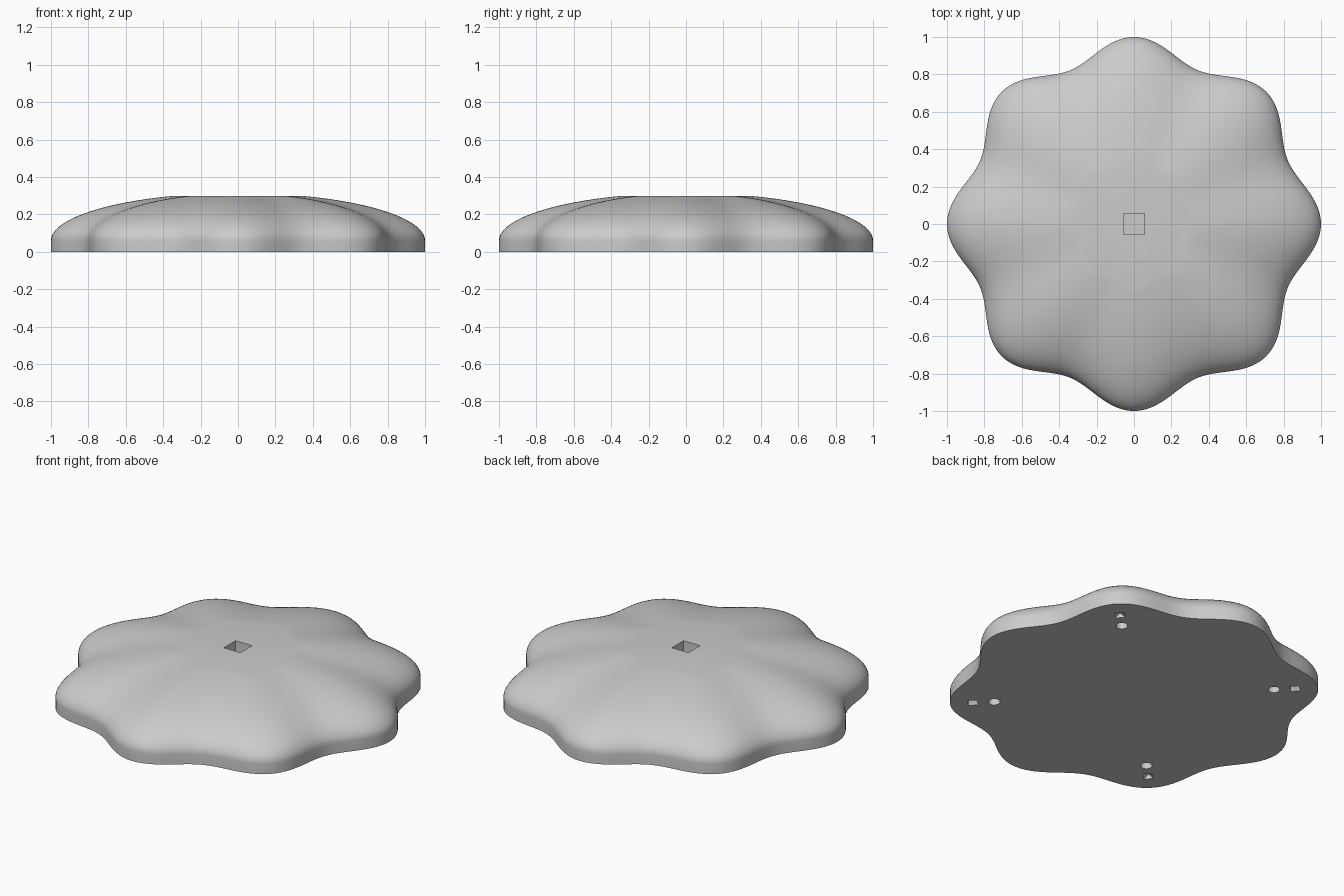
import bpy, bmesh, math
from mathutils import Matrix, Vector

if "Cube" in bpy.data.objects:
    bpy.data.objects.remove(bpy.data.objects["Cube"])

LOBES, SEGMENTS = 8, 192
WALL, DOME, TOP = 0.06, 0.255, 0.3

grey = bpy.data.materials.new("plain_grey")
grey.use_nodes = True
grey.diffuse_color = (0.6, 0.6, 0.6, 1)
grey.node_tree.nodes["Principled BSDF"].inputs["Base Color"].default_value = (0.6, 0.6, 0.6, 1)


def make_object(name, bm):
    bmesh.ops.recalc_face_normals(bm, faces=bm.faces)
    mesh = bpy.data.meshes.new(name)
    bm.to_mesh(mesh)
    bm.free()
    obj = bpy.data.objects.new(name, mesh)
    bpy.context.collection.objects.link(obj)
    mesh.materials.append(grey)
    return obj


# Profile: short upright wall, elliptical dome, flat top
top_angle = math.asin((TOP - WALL) / DOME)
STEPS = 28
profile = [(1, 0), (1, WALL / 2)]
for i in range(STEPS + 1):
    a = top_angle * i / STEPS
    profile.append((math.cos(a), WALL + DOME * math.sin(a)))


def ring(bm, scale, z):
    verts = []
    for i in range(SEGMENTS):
        a = math.tau * i / SEGMENTS
        r = scale * (0.945 + 0.055 * math.cos(LOBES * a))
        verts.append(bm.verts.new((r * math.cos(a), r * math.sin(a), z)))
    return verts


# Scalloped body
bm = bmesh.new()
rings = [ring(bm, s, z) for s, z in profile]
for low, high in zip(rings, rings[1:]):
    for i in range(SEGMENTS):
        j = (i + 1) % SEGMENTS
        bm.faces.new((low[i], low[j], high[j], high[i]))
bm.faces.new(rings[0])
bm.faces.new(rings[-1])
body = make_object("scalloped_base", bm)

cutters = []

# Square socket in the top
bm = bmesh.new()
bmesh.ops.create_cube(bm, size=1, matrix=Matrix.Translation((0, 0, TOP)) @ Matrix.Diagonal((0.11, 0.11, 0.4, 1)))
cutters.append(make_object("socket_cutter", bm))

# Round holes and gabled slots on the underside diagonals
for k in range(4):
    turn = Matrix.Rotation(math.pi / 4 + k * math.pi / 2, 4, "Z")
    bm = bmesh.new()
    bmesh.ops.create_cone(bm, cap_ends=True, segments=32, radius1=0.032, radius2=0.032, depth=0.16,
                          matrix=turn @ Matrix.Translation((0.76, 0, 0)))
    cutters.append(make_object("round_hole_cutter", bm))

    bm = bmesh.new()
    h = 0.026
    section = [(-h, -0.02), (h, -0.02), (h, 0), (0, 0.03), (-h, 0)]
    end = bm.faces.new([bm.verts.new((0.875 - h, y, z)) for y, z in section])
    moved = bmesh.ops.extrude_face_region(bm, geom=[end])["geom"]
    bmesh.ops.translate(bm, vec=Vector((2 * h, 0, 0)),
                        verts=[v for v in moved if isinstance(v, bmesh.types.BMVert)])
    bmesh.ops.transform(bm, matrix=turn, verts=bm.verts)
    cutters.append(make_object("slot_cutter", bm))

# Cut the holes and remove the cutters
bpy.ops.object.select_all(action="DESELECT")
bpy.context.view_layer.objects.active = body
body.select_set(True)
for cutter in cutters:
    cutter.hide_render = True
    mod = body.modifiers.new("cut", "BOOLEAN")
    mod.operation, mod.solver, mod.object = "DIFFERENCE", "EXACT", cutter
    bpy.ops.object.modifier_apply(modifier=mod.name)
    bpy.data.objects.remove(cutter)

bpy.ops.object.shade_smooth_by_angle(angle=math.radians(35))
